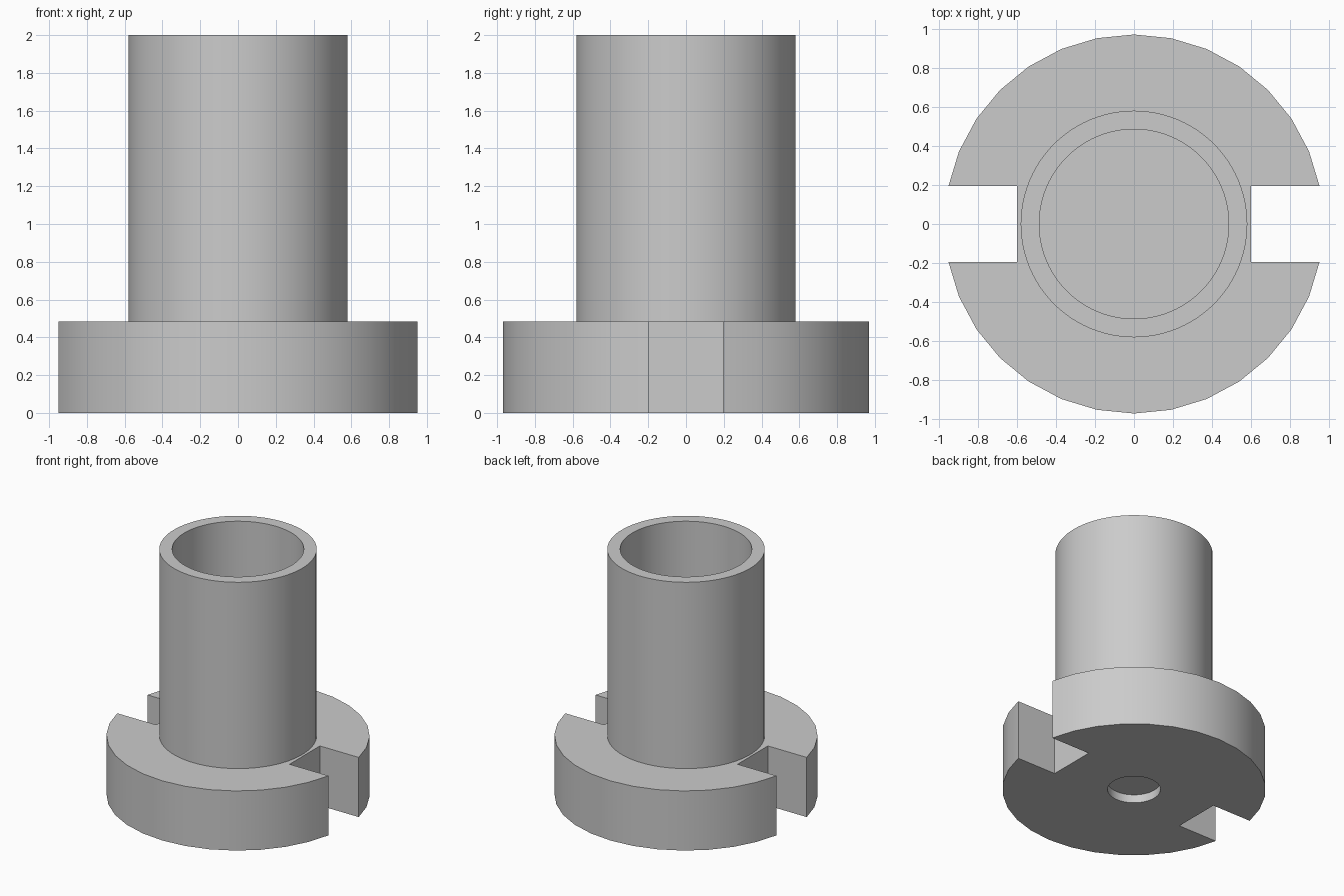
import bpy
from math import radians

cube = bpy.data.objects.get("Cube")
if cube:
    bpy.data.objects.remove(cube, do_unlink=True)

grey = bpy.data.materials.new("plain grey")
grey.use_nodes = True
colour = (0.6, 0.6, 0.6, 1)
grey.diffuse_color = colour
grey.node_tree.nodes["Principled BSDF"].inputs["Base Color"].default_value = colour

FLANGE_R, FLANGE_H = 0.97, 0.485
TUBE_R, BORE_R, TOP = 0.58, 0.485, 2.0


def cylinder(name, radius, bottom, top, sides):
    bpy.ops.mesh.primitive_cylinder_add(vertices=sides, radius=radius, depth=top - bottom,
                                        location=(0, 0, (bottom + top) / 2))
    ob = bpy.context.object
    ob.name = name
    ob.data.materials.append(grey)
    return ob


def box(name, centre, size):
    bpy.ops.mesh.primitive_cube_add(size=1, location=centre)
    ob = bpy.context.object
    ob.name = name
    ob.scale = size
    ob.data.materials.append(grey)
    return ob


def cut(target, cutter):
    mod = target.modifiers.new("cut", 'BOOLEAN')
    mod.operation, mod.solver, mod.object = 'DIFFERENCE', 'EXACT', cutter
    bpy.context.view_layer.objects.active = target
    bpy.ops.object.modifier_apply(modifier=mod.name)
    bpy.data.objects.remove(cutter, do_unlink=True)


def smooth(ob):
    bpy.ops.object.select_all(action='DESELECT')
    ob.select_set(True)
    bpy.context.view_layer.objects.active = ob
    bpy.ops.object.shade_smooth_by_angle(angle=radians(30))


# Base flange with a shallow socket underneath and a slot on each side
flange = cylinder("base_flange", FLANGE_R, 0, FLANGE_H, 32)
cut(flange, cylinder("socket_cutter", 0.195, -0.1, 0.067, 48))
for side in (-1, 1):
    cut(flange, box("slot_cutter", (side * 0.9, 0, FLANGE_H / 2), (0.6, 0.39, 1)))
smooth(flange)

# Open tube standing on the flange
tube = cylinder("tube", TUBE_R, FLANGE_H, TOP, 96)
cut(tube, cylinder("bore_cutter", BORE_R, FLANGE_H - 0.1, TOP + 0.1, 96))
smooth(tube)
